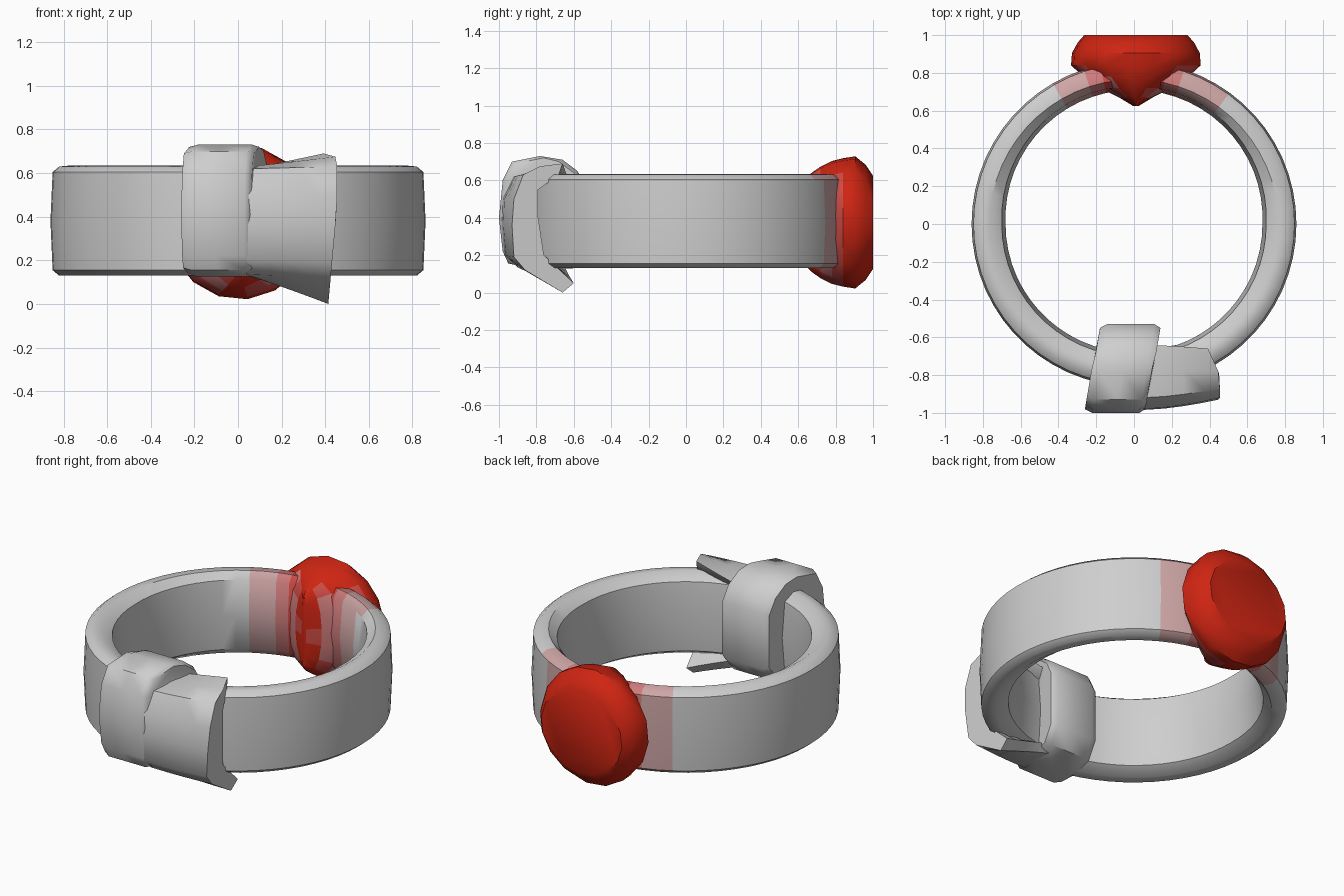
import bpy, bmesh, math

if "Cube" in bpy.data.objects:
    bpy.data.objects.remove(bpy.data.objects["Cube"])


def material(name, rgb):
    m = bpy.data.materials.new(name)
    m.diffuse_color = (*rgb, 1)
    m.use_nodes = True
    m.node_tree.nodes["Principled BSDF"].inputs["Base Color"].default_value = m.diffuse_color
    return m


MATS = [material("silver grey", (.62, .62, .62)),
        material("pale pink", (.62, .38, .38)),
        material("rose", (.62, .20, .20)),
        material("light red", (.62, .07, .06)),
        material("red", (.62, .018, .006))]


def loft(name, rings, closed=False, rule=None, angle=40):
    """Skin a row of equal-length point rings; colour each face by rule(centre)."""
    bm = bmesh.new()
    rows = [[bm.verts.new(p) for p in r] for r in rings]
    n = len(rows[0])
    pairs = list(zip(rows, rows[1:])) + ([(rows[-1], rows[0])] if closed else [])
    for a, b in pairs:
        for i in range(n):
            j = (i + 1) % n
            bm.faces.new((a[i], a[j], b[j], b[i]))
    if not closed:
        bm.faces.new(rows[0])
        bm.faces.new(rows[-1][::-1])
    bmesh.ops.recalc_face_normals(bm, faces=bm.faces)
    if rule:
        for f in bm.faces:
            f.material_index = rule(f.calc_center_median())
    me = bpy.data.meshes.new(name)
    bm.to_mesh(me)
    bm.free()
    for m in MATS:
        me.materials.append(m)
    ob = bpy.data.objects.new(name, me)
    bpy.context.collection.objects.link(ob)
    bpy.ops.object.select_all(action='DESELECT')
    ob.select_set(True)
    bpy.context.view_layer.objects.active = ob
    bpy.ops.object.shade_smooth_by_angle(angle=math.radians(angle))
    return ob


# Band: rounded section (radius, height) swept in a circle
SECTION = [(.85, .155), (.86, .38), (.85, .605), (.82, .63), (.765, .635),
           (.70, .595), (.68, .38), (.70, .17), (.765, .13), (.82, .13)]
band_rings = []
for k in range(60):
    a = math.tau * k / 60
    widen = .03 * max(0, math.sin(a))
    band_rings.append([((r + (widen if r < .75 else 0)) * math.cos(a),
                        (r + (widen if r < .75 else 0)) * math.sin(a), z)
                       for r, z in SECTION])


def band_colour(c):
    off = math.degrees(math.atan2(c.x, c.y))
    reach = 37 if off > 0 and c.z > .58 else 28
    off = abs(off)
    if off < 12:
        return 3
    if off < 18:
        return 2
    return 1 if off < reach else 0


loft("band", band_rings, True, band_colour)

# Gem: rounded disc at the back tapering to an upright ridge inside the band
GEM = [(1.0, .275, .25), (.96, .31, .31), (.905, .34, .355), (.84, .345, .345),
       (.78, .28, .33), (.72, .19, .30), (.67, .09, .265), (.625, .015, .22)]
gem_rings = []
for y, rx, rz in GEM:
    angles = [math.tau * (i + .25) / 16 for i in range(16)]
    gem_rings.append([(.01 + rx * math.cos(a), y, .375 + rz * math.sin(a))
                      for a in angles])


def gem_colour(c):
    x = abs(c.x - .01)
    if c.y > .86 or x < .05 or c.z > .62:
        return 4
    if c.y > .80 or x < .09:
        return 3
    return 2


loft("gem", gem_rings, False, gem_colour)

# Strap: upright loop wrapped around the front of the band
STRAP = [(-.53, .22), (-.53, .56), (-.58, .65), (-.66, .71), (-.78, .73),
         (-.93, .70), (-.98, .60), (-1.0, .40), (-.98, .22), (-.95, .155),
         (-.80, .125), (-.60, .13)]
strap_rings = []
for t in (0, .12, .5, .9, 1):
    ring = []
    for y, z in STRAP:
        d = (-.53 - y) / .47
        x0, x1 = -.18 - .08 * d, .14 - .08 * d
        inset = .02 if t in (0, 1) else 0
        ring.append((x0 + (x1 - x0) * t, y + inset * (1 if y < -.76 else -1),
                     z - inset * (.5 if z > .4 else -.5)))
    strap_rings.append(ring)
loft("strap", strap_rings, angle=50)

# Flap: open hood flaring out from under the strap, with a tail below the band
FLAP_START = [(-.64, .62), (-.78, .63), (-.92, .62), (-.98, .50), (-.985, .36),
              (-.97, .20), (-.90, .135), (-.68, .13), (-.66, .18),
              (-.80, .20), (-.82, .40), (-.80, .57), (-.68, .57)]
FLAP_END = [(-.66, .69), (-.78, .675), (-.87, .63), (-.92, .50), (-.93, .36),
            (-.92, .19), (-.86, .12), (-.66, .0), (-.60, .05),
            (-.76, .20), (-.79, .40), (-.79, .55), (-.68, .63)]
flap_rings = []
for t in (0, .3, .55, .8, 1):
    ring = []
    for (ya, za), (yb, zb) in zip(FLAP_START, FLAP_END):
        s, h = t ** 1.6, t ** 1.1
        x_end = .455 - .45 * max(0, yb + .80) if zb > .4 else .45 - .09 * abs(zb - .4)
        ring.append((.04 + (x_end - .04) * t, ya + (yb - ya) * s, za + (zb - za) * h))
    flap_rings.append(ring)
loft("flap", flap_rings, angle=50)
